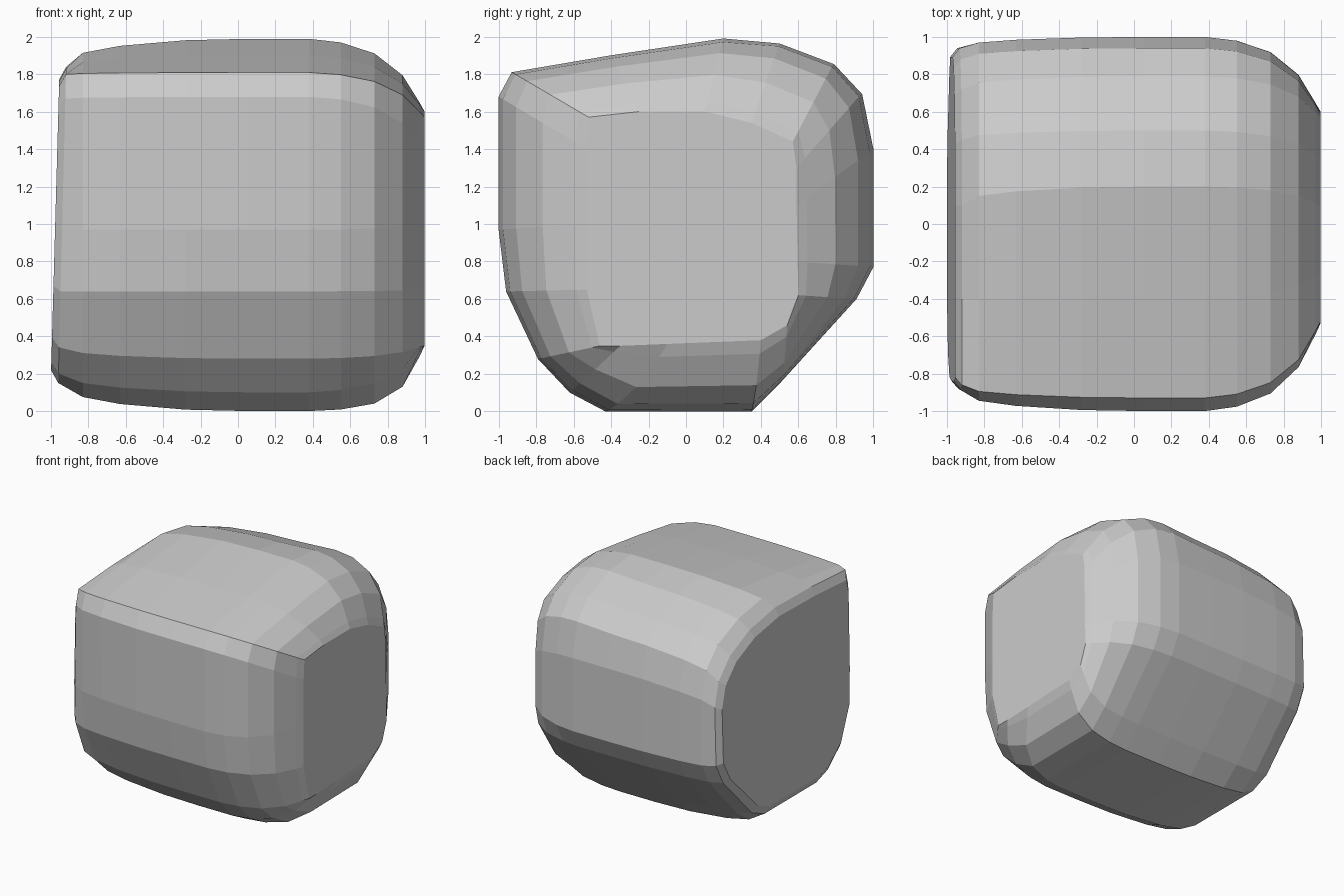
import bpy, bmesh

if "Cube" in bpy.data.objects:
    bpy.data.objects.remove(bpy.data.objects["Cube"])

# Side outlines (y, z), starting at the upper front corner and going over the top
MIDDLE = [(-.93, 1.81), (-.4, 1.9), (.2, 1.99), (.5, 1.94), (.79, 1.83), (.94, 1.67),
          (1, 1.4), (1, .77), (.91, .6), (.51, .16), (.35, 0), (-.43, 0),
          (-.62, .1), (-.79, .28), (-.96, .64), (-1, .97), (-1, 1.68)]
RIGHT = [(-.52, 1.57), (-.25, 1.6), (.1, 1.6), (.35, 1.54), (.57, 1.44), (.59, 1.3),
         (.59, 1.1), (.595, .8), (.6, .62), (.54, .46), (.4, .38), (-.1, .36),
         (-.35, .35), (-.46, .35), (-.53, .65), (-.53, 1), (-.53, 1.4)]
LEFT = [(-.86, 1.8), (-.4, 1.83), (.1, 1.84), (.45, 1.78), (.72, 1.66), (.88, 1.5),
        (.94, 1.3), (.94, .8), (.85, .62), (.47, .22), (.3, .15), (-.4, .15),
        (-.56, .2), (-.73, .34), (-.86, .64), (-.88, .97), (-.89, 1.67)]


def blend(a, b, w):
    return [(p[0] + (q[0] - p[0]) * w, p[1] + (q[1] - p[1]) * w) for p, q in zip(a, b)]


bm = bmesh.new()
rings = []


def add_ring(x, outline, tilt=0):
    rings.append([bm.verts.new((x - tilt * (1.8 - z), y, z)) for y, z in outline])


# Left end: leaning flat face with a narrow bevel
add_ring(-.955, [(y * .95, 1 + (z - 1) * .92) for y, z in LEFT], .028)
add_ring(-.92, LEFT, .025)

# Bulging body and rounded right end
for x, w in [(-.83, .5), (-.63, .25), (-.28, .05)]:
    add_ring(x, blend(MIDDLE, LEFT, w))
for x, w in [(.05, 0), (.38, 0), (.55, .05), (.73, .2), (.88, .5), (.97, .87), (.998, 1)]:
    outline = blend(MIDDLE, RIGHT, w)
    # Fuller top and lower back edge toward the right end
    lift = .03 * min(1, x / .5)
    for i in (3, 4, 5):
        outline[i] = (outline[i][0], outline[i][1] + lift * (1 - w))
    sag = .2 * w * (1 - w)
    for i in (9, 10, 11):
        outline[i] = (outline[i][0], outline[i][1] - sag)
    add_ring(x, outline)

# Skin between rings and the two end faces
n = len(MIDDLE)
for a, b in zip(rings, rings[1:]):
    for i in range(n):
        j = (i + 1) % n
        bm.faces.new((a[i], a[j], b[j], b[i]))
bm.faces.new(rings[0])
bm.faces.new(rings[-1])
bmesh.ops.recalc_face_normals(bm, faces=bm.faces[:])

mesh = bpy.data.meshes.new("stone_block")
bm.to_mesh(mesh)
bm.free()
block = bpy.data.objects.new("stone_block", mesh)
bpy.context.collection.objects.link(block)
